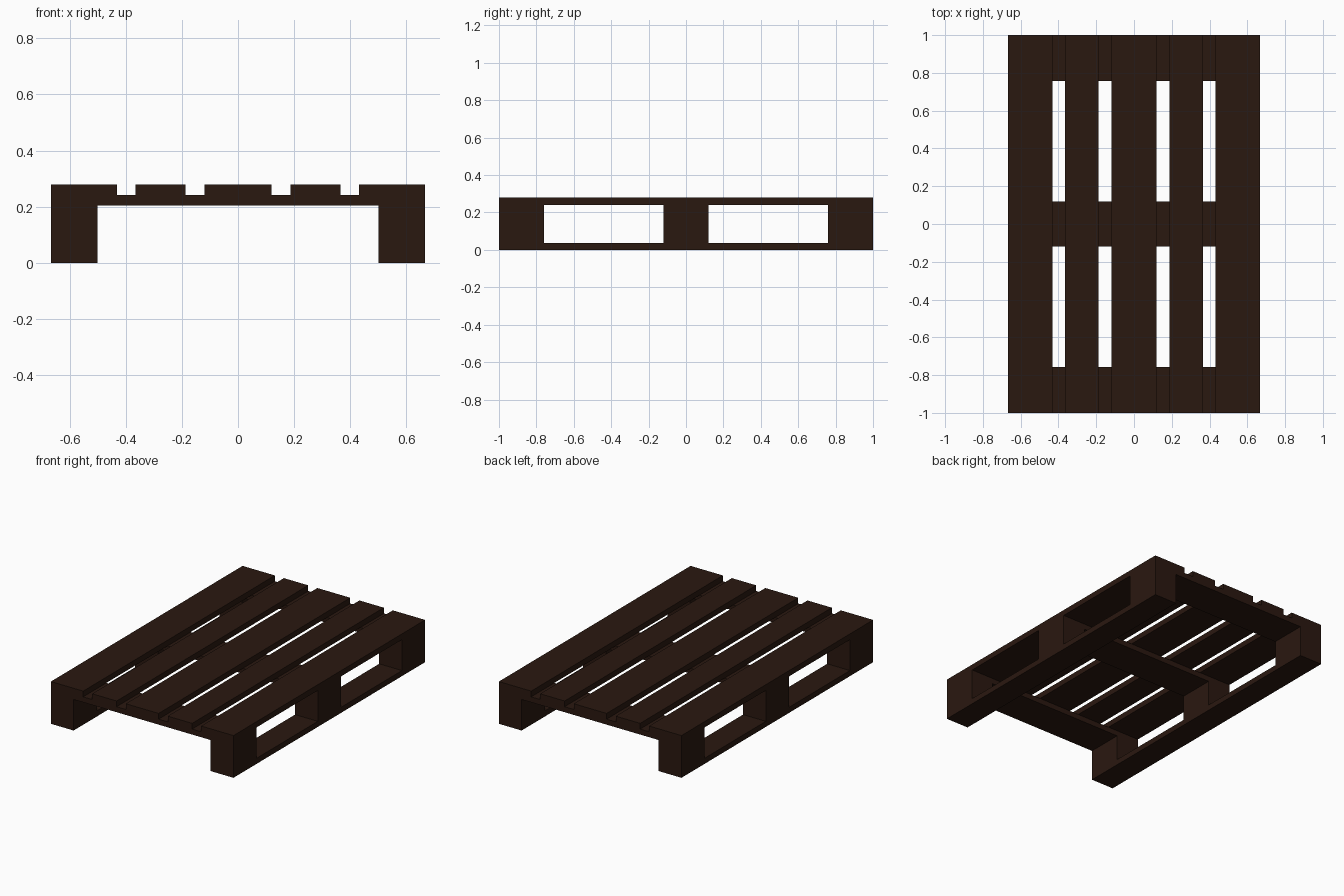
import bpy

if "Cube" in bpy.data.objects:
    bpy.data.objects.remove(bpy.data.objects["Cube"])

wood = bpy.data.materials.new("dark_wood")
wood.diffuse_color = (0.023, 0.009, 0.005, 1)
wood.use_nodes = True
wood.node_tree.nodes["Principled BSDF"].inputs["Base Color"].default_value = wood.diffuse_color


def box(name, x0, x1, y0, y1, z0, z1):
    bpy.ops.mesh.primitive_cube_add(size=1)
    ob = bpy.context.object
    ob.name = name
    ob.location = ((x0 + x1) / 2, (y0 + y1) / 2, (z0 + z1) / 2)
    ob.scale = (x1 - x0, y1 - y0, z1 - z0)
    bpy.ops.object.transform_apply(location=True, rotation=False, scale=True)
    ob.data.materials.append(wood)
    return ob


W = 0.667
Z_SKID, Z_BLOCK, Z_CROSS, Z_TOP = 0.037, 0.205, 0.241, 0.279
rows = [(-1, -0.758), (-0.12, 0.12), (0.758, 1)]

# Deck boards running front to back
deck = [(-W, -0.431), (-0.365, -0.187), (-0.12, 0.12), (0.187, 0.365), (0.431, W)]
for i, (x0, x1) in enumerate(deck):
    box(f"deck_board_{i + 1}", x0, x1, -1, 1, Z_CROSS, Z_TOP)

# Cross boards under the deck
for i, (y0, y1) in enumerate(rows):
    box(f"cross_board_{i + 1}", -W, W, y0, y1, Z_BLOCK, Z_CROSS)

# Skids and spacer blocks on both sides
for side, x0, x1 in (("left", -W, -0.501), ("right", 0.501, W)):
    box(f"{side}_skid", x0, x1, -1, 1, 0, Z_SKID)
    for i, (y0, y1) in enumerate(rows):
        box(f"{side}_block_{i + 1}", x0, x1, y0, y1, Z_SKID, Z_BLOCK)
